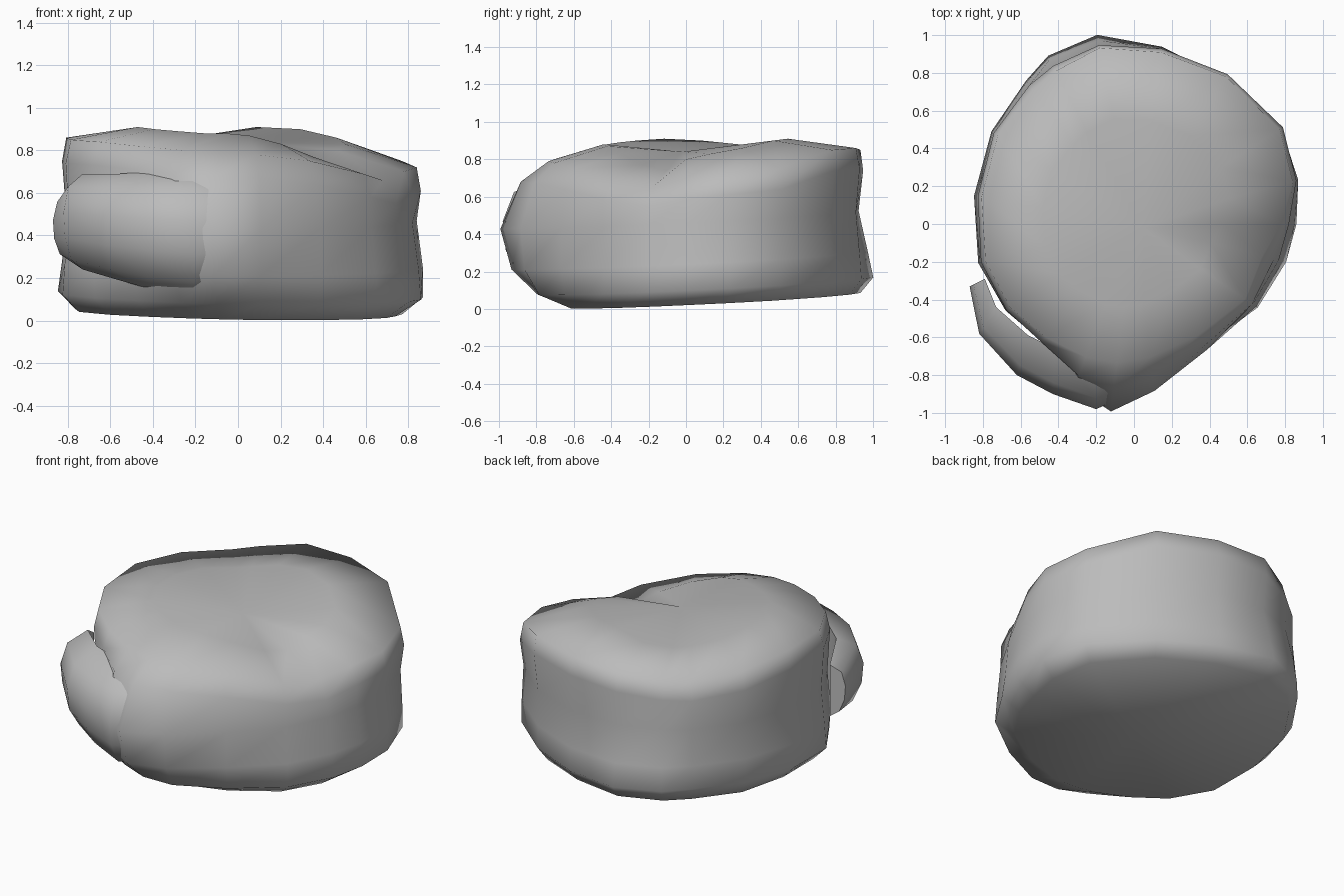
import bpy
import bmesh
from math import cos, sin, radians
from mathutils import Vector

cube = bpy.data.objects.get("Cube")
if cube:
    bpy.data.objects.remove(cube, do_unlink=True)

# one plain stone colour
stone = bpy.data.materials.new("stone_grey")
stone.use_nodes = True
colour = (0.5, 0.5, 0.5, 1)
stone.diffuse_color = colour
stone.node_tree.nodes["Principled BSDF"].inputs["Base Color"].default_value = colour

# directions of the boulder's corners, counter-clockwise from +x
corners = [0, 15, 33, 58, 81, 101, 117, 127, 147, 170,
           194, 214, 232, 250, 263, 277, 300, 326, 346]


def bridge(bm, lower, upper):
    """Join two equal closed rows of vertices with quads."""
    count = len(lower)
    for i in range(count):
        j = (i + 1) % count
        bm.faces.new((lower[i], lower[j], upper[j], upper[i]))


def cap(bm, ring, centre):
    """Close a ring with a fan around a centre point."""
    hub = bm.verts.new(centre)
    for i, vert in enumerate(ring):
        bm.faces.new((vert, ring[(i + 1) % len(ring)], hub))


def finish(bm, name):
    """Turn the mesh into a smooth shaded object."""
    bmesh.ops.recalc_face_normals(bm, faces=bm.faces)
    for face in bm.faces:
        face.smooth = True
    mesh = bpy.data.meshes.new(name)
    bm.to_mesh(mesh)
    bm.free()
    mesh.materials.append(stone)
    obj = bpy.data.objects.new(name, mesh)
    bpy.context.collection.objects.link(obj)
    return obj


def ring_of(bm, radii, height):
    """Ring of vertices through the corners; radii in hundredths."""
    ring = []
    for i, (corner, radius) in enumerate(zip(corners, radii)):
        angle = radians(corner)
        x, y = radius / 100 * cos(angle), radius / 100 * sin(angle)
        ring.append(bm.verts.new((x, y, height(i, x, y))))
    return ring


def floor_height(i, x, y):
    """The underside tilts gently up towards the back."""
    return 0.035 + 0.05 * y - 0.02 * x


# boulder body: uneven rings stacked from the underside to the crown
wall_rings = [
    (0.00, [74, 80, 85, 85, 88, 95, 94, 90, 85, 78, 77, 72, 66, 63, 62, 62, 62, 68, 72]),
    (0.08, [86, 90, 93, 91, 95, 102, 100, 95, 90, 86, 85, 81, 77, 78, 80, 79, 75, 79, 83]),
    (0.22, [85, 90, 93, 91, 94, 99, 98, 94, 89, 84, 84, 82, 79, 88, 94, 87, 77, 78, 81]),
    (0.44, [82, 87, 92, 91, 92, 94, 93, 92, 87, 82, 82, 80, 79, 92, 100, 89, 77, 76, 79]),
]
shoulder_radii = [78, 87, 92, 92, 92, 95, 91, 88, 86, 82, 81, 79, 76, 75, 74, 71, 68, 71, 70]
shoulder_tops = [70, 72, 75, 85, 86, 85, 82, 81, 83, 86, 85, 84, 82, 80, 79, 78, 75, 69, 66]
crown_tops = [80, 83, 86, 90, 91, 88, 86, 86, 88, 90, 91, 90, 89, 88, 88, 87, 83, 77, 74]

bm = bmesh.new()
rings = []
for lift, radii in wall_rings:
    rings.append(ring_of(bm, radii, lambda i, x, y: floor_height(i, x, y) + lift))
brow = [(a + b) / 2 + 2 for a, b in zip(wall_rings[-1][1], shoulder_radii)]
rings.append(ring_of(bm, brow, lambda i, x, y: shoulder_tops[i] / 100 - 0.11))
rings.append(ring_of(bm, shoulder_radii, lambda i, x, y: shoulder_tops[i] / 100))
crown = [r * 0.6 for r in shoulder_radii]
rings.append(ring_of(bm, crown, lambda i, x, y: crown_tops[i] / 100))
for lower, upper in zip(rings, rings[1:]):
    bridge(bm, lower, upper)
cap(bm, rings[0], (0, 0, floor_height(0, 0, 0)))
cap(bm, rings[-1], (0.05, -0.02, 0.84))
finish(bm, "boulder_body")

# curled flap peeling away from the front: outer xy, inner xy, bottom, top
# (its first end is buried in the body)
stations = [
    ((0.02, -0.88), (0.02, -0.70), 0.16, 0.66),
    ((-0.20, -0.98), (-0.22, -0.74), 0.12, 0.70),
    ((-0.43, -0.90), (-0.42, -0.66), 0.15, 0.70),
    ((-0.62, -0.80), (-0.56, -0.59), 0.19, 0.69),
    ((-0.82, -0.58), (-0.73, -0.44), 0.24, 0.69),
    ((-0.87, -0.33), (-0.79, -0.29), 0.28, 0.60),
]
# cross-section: share of thickness outwards, share of height
section = [(0, 0), (0.6, 0.1), (0.93, 0.33), (1, 0.6), (0.75, 0.87), (0, 1)]

bm = bmesh.new()
rows = []
for outer, inner, bottom, top in stations:
    start, end = Vector(inner), Vector(outer)
    row = []
    for out, up in section:
        spot = start.lerp(end, out)
        row.append(bm.verts.new((spot.x, spot.y, bottom + (top - bottom) * up)))
    rows.append(row)
for near, far in zip(rows, rows[1:]):
    bridge(bm, near, far)
bm.faces.new(rows[0])
bm.faces.new(rows[-1])
flap = finish(bm, "front_flap")
bpy.context.view_layer.objects.active = flap
flap.select_set(True)
bpy.ops.object.shade_smooth_by_angle(angle=1.0)
